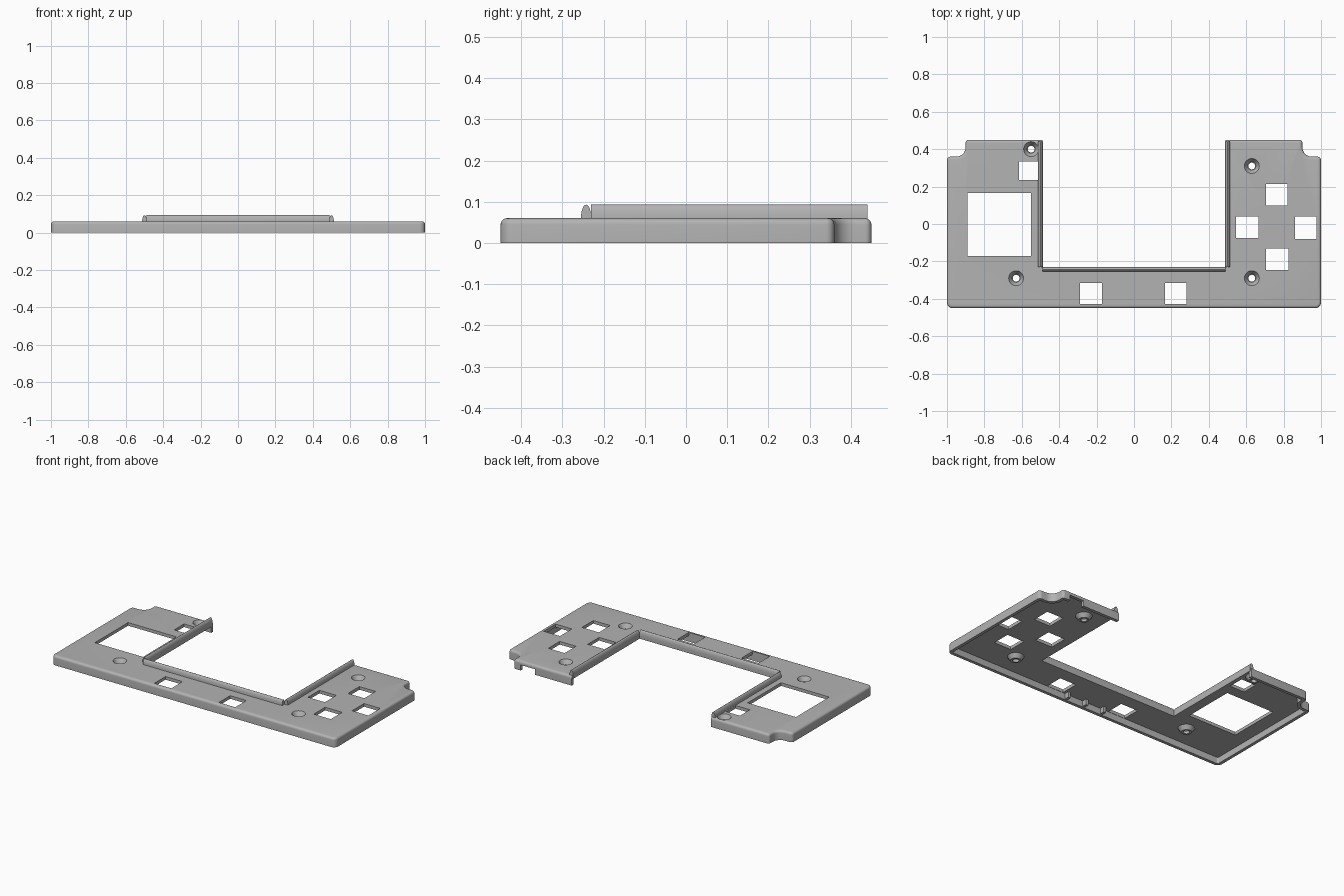
import bpy, bmesh
from math import sin, cos, pi, radians
from mathutils import Vector

default = bpy.data.objects.get("Cube")
if default:
    bpy.data.objects.remove(default, do_unlink=True)

grey = bpy.data.materials.new("matte_grey")
grey.use_nodes = True
grey.diffuse_color = (0.45, 0.45, 0.45, 1)
grey.node_tree.nodes["Principled BSDF"].inputs["Base Color"].default_value = (0.45, 0.45, 0.45, 1)

TOP, UNDER, WALL = 0.06, 0.04, 0.02   # top height, plate underside, wall thickness


def loft(name, rings, closed=False):
    """Skin equal rings of points; cap the ends unless the loft closes on itself."""
    bm = bmesh.new()
    loops = [[bm.verts.new(p) for p in ring] for ring in rings]
    n = len(loops[0])
    pairs = list(zip(loops, loops[1:]))
    if closed:
        pairs.append((loops[-1], loops[0]))
    else:
        bm.faces.new(loops[0])
        bm.faces.new(loops[-1])
    for a, b in pairs:
        for i in range(n):
            j = (i + 1) % n
            bm.faces.new((a[i], a[j], b[j], b[i]))
    bmesh.ops.recalc_face_normals(bm, faces=bm.faces)
    mesh = bpy.data.meshes.new(name)
    bm.to_mesh(mesh)
    bm.free()
    mesh.materials.append(grey)
    obj = bpy.data.objects.new(name, mesh)
    bpy.context.collection.objects.link(obj)
    return obj


def select(obj):
    bpy.ops.object.select_all(action='DESELECT')
    obj.select_set(True)
    bpy.context.view_layer.objects.active = obj


def smooth(obj):
    select(obj)
    bpy.ops.object.shade_smooth_by_angle(angle=radians(35))


def cut(obj, cutter):
    mod = obj.modifiers.new("cut", 'BOOLEAN')
    mod.operation = 'DIFFERENCE'
    mod.solver = 'EXACT'
    mod.object = cutter
    select(obj)
    bpy.ops.object.modifier_apply(modifier=mod.name)
    bpy.data.objects.remove(cutter, do_unlink=True)


def box(x0, x1, y0, y1, z0, z1):
    return loft("cutter", [[(x0, y0, z), (x1, y0, z), (x1, y1, z), (x0, y1, z)] for z in (z0, z1)])


def circle(x, y, z, r, n=32):
    return [(x + r * cos(2 * pi * i / n), y + r * sin(2 * pi * i / n), z) for i in range(n)]


def outline(t, z, ox=0.49, oy=-0.23, steps=6):
    """U-shaped outline with notched back corners, outer edges moved in by t."""
    def convex(r):
        return max(r - t, 0.003)
    half = [(1 - t, t - 0.45, convex(0.03)), (1 - t, 0.36 - t, convex(0.02)),
            (0.9 - t, 0.36 - t, 0.05 + t), (0.9 - t, 0.45 - t, convex(0.015)),
            (ox, 0.45 - t, 0), (ox, oy, 0)]
    corners = half + [(-x, y, r) for x, y, r in reversed(half)]
    ring = []
    for i, (x, y, r) in enumerate(corners):
        p = Vector((x, y, z))
        if r == 0:
            ring.append(p)
            continue
        u, v = [(Vector((*corners[k % len(corners)][:2], z)) - p).normalized() for k in (i - 1, i + 1)]
        for s in range(steps + 1):
            a = s / steps * pi / 2
            ring.append(p + r * (u * (1 - sin(a)) + v * (1 - cos(a))))
    return ring


# Hollow cover with rounded top edge
R = 0.015
rings = [outline(0, 0)]
for s in range(6):
    a = s / 5 * pi / 2
    rings.append(outline(R * (1 - cos(a)), TOP - R + R * sin(a)))
cover = loft("cover_shell", rings)
cut(cover, loft("cutter", [outline(WALL, z, 0.47, -0.21) for z in (-0.02, UNDER)]))

# Display window and button windows
windows = [(-0.89, -0.55, -0.17, 0.165), (-0.615, -0.513, 0.235, 0.335),
           (0.705, 0.82, 0.1, 0.215), (0.545, 0.665, -0.075, 0.04),
           (0.86, 0.975, -0.08, 0.04), (0.705, 0.825, -0.245, -0.13),
           (-0.29, -0.17, -0.428, -0.315), (0.165, 0.28, -0.428, -0.315)]
for w in windows:
    cut(cover, box(*w, 0.02, 0.1))

# Cable slot in the back wall
cut(cover, box(0.75, 0.85, 0.42, 0.48, -0.02, 0.035))

# Countersunk screw bosses
for i, (x, y) in enumerate([(-0.55, 0.4), (0.63, 0.31), (0.63, -0.29), (-0.63, -0.29)]):
    cut(cover, loft("cutter", [circle(x, y, z, 0.04) for z in (0.02, 0.1)]))
    profile = [(0.04, TOP), (0.022, 0.032), (0.018, 0.032), (0.018, 0.015), (0.03, 0.015), (0.048, UNDER)]
    smooth(loft(f"screw_boss_{i + 1}", [circle(x, y, z, r) for r, z in profile], closed=True))
smooth(cover)

# Raised rounded lip around the opening
W, PEAK = 0.0125, 0.093
section = [(W * cos(pi * k / 12), TOP + (PEAK - TOP) * sin(pi * k / 12)) for k in range(13)]
section += [(-W, UNDER), (W, UNDER)]
smooth(loft("front_lip", [[(x, -0.2425 + a, z) for a, z in section] for x in (-0.49, 0.49)]))
for name, side in (("left_lip", 1), ("right_lip", -1)):
    smooth(loft(name, [[(side * 0.5 + a, y, z) for a, z in section] for y in (-0.23, 0.44)]))

# Small ribs inside the front wall
for i, x in enumerate((-0.12, 0.01, 0.14)):
    rib = box(x - 0.008, x + 0.008, -0.435, -0.4, 0.005, UNDER + 0.005)
    rib.name = f"front_rib_{i + 1}"
